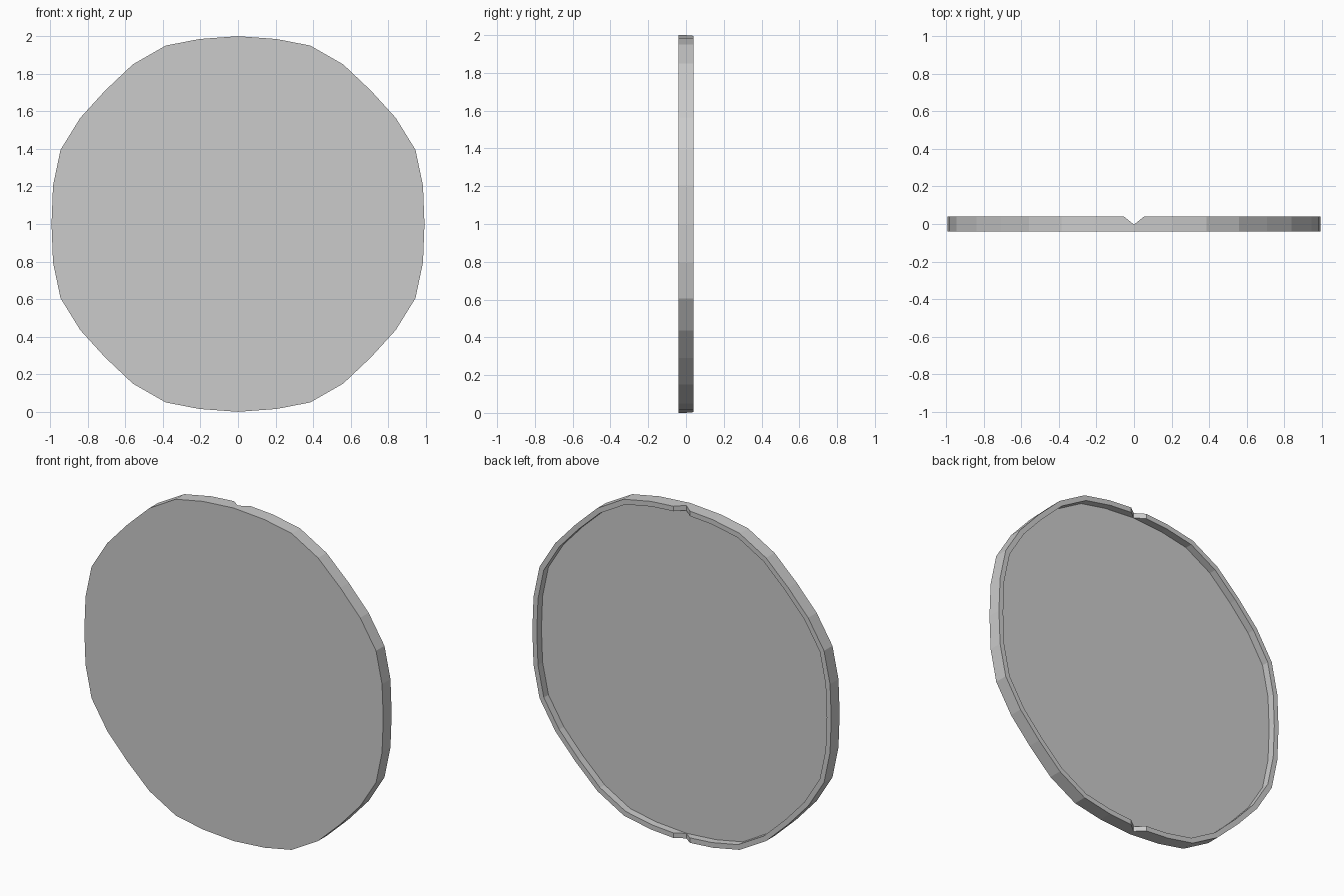
import bpy, bmesh

if "Cube" in bpy.data.objects:
    bpy.data.objects.remove(bpy.data.objects["Cube"])

# One quarter of the faceted rim outline (x, height from centre), mirrored below
QUARTER = [(0.993, 0), (0.985, 0.205), (0.945, 0.395), (0.84, 0.565), (0.708, 0.71),
           (0.56, 0.85), (0.385, 0.95), (0.205, 0.985), (0, 1.0)]
half = QUARTER + [(-x, z) for x, z in QUARTER[-2::-1]]
OUTLINE = half + [(x, -z) for x, z in half[-2:0:-1]]

FRONT, BACK, FLOOR, RIM = -0.04, 0.04, -0.004, 0.03


def make_object(name, bm):
    bmesh.ops.recalc_face_normals(bm, faces=bm.faces[:])
    mesh = bpy.data.meshes.new(name)
    bm.to_mesh(mesh)
    bm.free()
    obj = bpy.data.objects.new(name, mesh)
    bpy.context.collection.objects.link(obj)
    return obj


def skin(name, rings):
    """Join successive rings of points with quads and cap both ends."""
    bm = bmesh.new()
    loops = [[bm.verts.new(p) for p in ring] for ring in rings]
    for a, b in zip(loops, loops[1:]):
        for i in range(len(a)):
            j = (i + 1) % len(a)
            bm.faces.new((a[i], a[j], b[j], b[i]))
    bm.faces.new(loops[0])
    bm.faces.new(loops[-1])
    return make_object(name, bm)


def ring(scale, y):
    return [(x * scale, y, 1 + z * scale) for x, z in OUTLINE]


# Disc with a flat front and a thin raised rim round the recessed back
disc = skin("rimmed_disc", [ring(1, FRONT), ring(1, BACK),
                            ring(1 - RIM, BACK), ring(1 - RIM, FLOOR)])

# V-shaped notch through the rim at top and bottom
vee = [(0, -0.003), (0.085, 0.065), (-0.085, 0.065)]
cutter = skin("notch_cutter", [[(x, y, z) for x, y in vee] for z in (-0.2, 2.2)])
cutter.hide_render = True
cutter.hide_viewport = True

cut = disc.modifiers.new("notches", 'BOOLEAN')
cut.operation = 'DIFFERENCE'
cut.solver = 'EXACT'
cut.object = cutter
